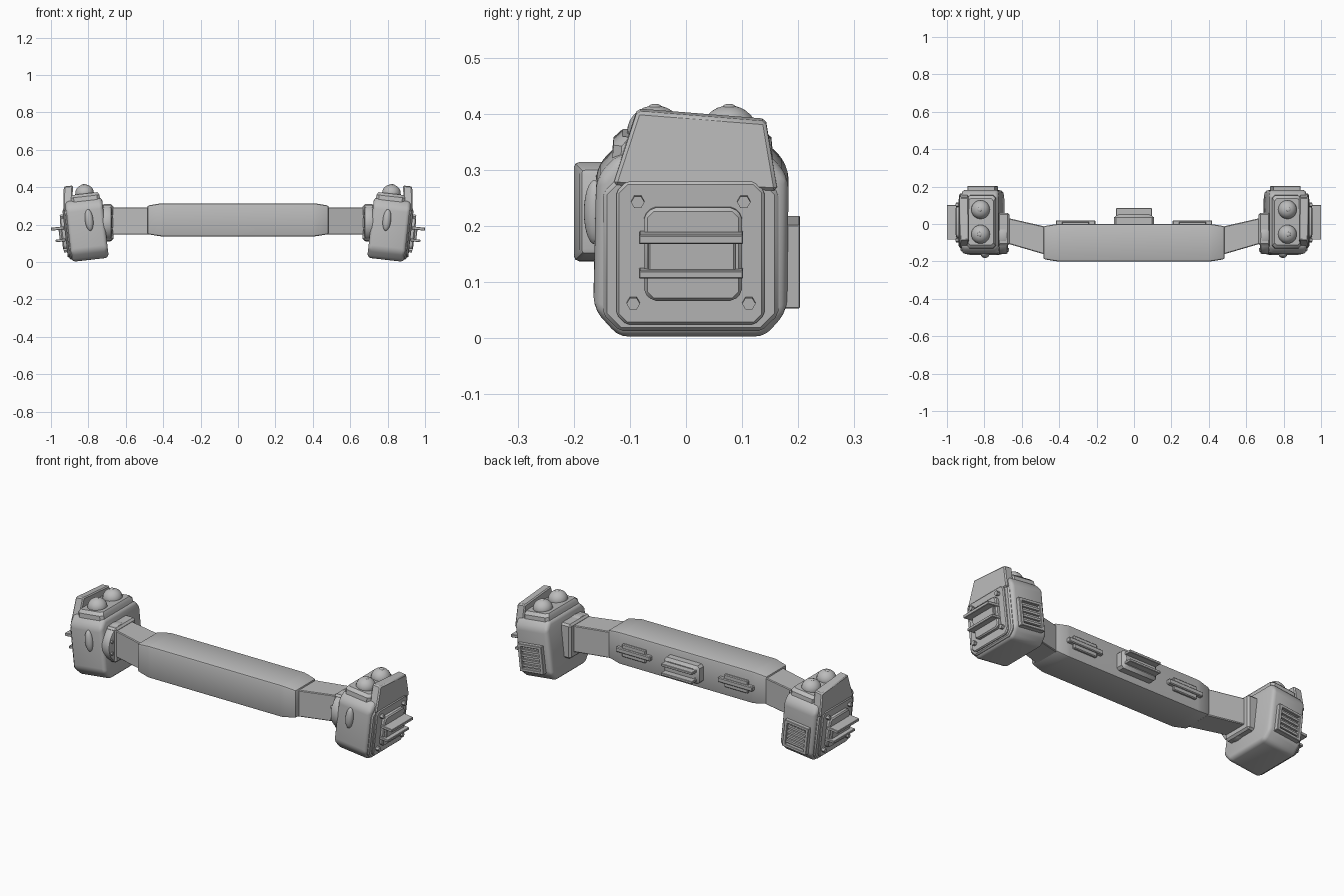
import bpy, bmesh, math
from mathutils import Matrix, Vector

if "Cube" in bpy.data.objects:
    bpy.data.objects.remove(bpy.data.objects["Cube"])

grey = bpy.data.materials.new("plain grey")
grey.use_nodes = True
grey.diffuse_color = (0.5, 0.5, 0.5, 1)
grey.node_tree.nodes["Principled BSDF"].inputs["Base Color"].default_value = (0.5, 0.5, 0.5, 1)

# Each head leans outward at the top
HEAD = Matrix.Translation((0.79, 0, 0.012)) @ Matrix.Rotation(math.radians(6.5), 4, "Y")


def make_object(name, bm):
    bmesh.ops.recalc_face_normals(bm, faces=bm.faces)
    mesh = bpy.data.meshes.new(name)
    bm.to_mesh(mesh)
    bm.free()
    mesh.materials.append(grey)
    ob = bpy.data.objects.new(name, mesh)
    bpy.context.collection.objects.link(ob)
    bpy.ops.object.select_all(action="DESELECT")
    ob.select_set(True)
    bpy.context.view_layer.objects.active = ob
    bpy.ops.object.shade_smooth_by_angle(angle=math.radians(32))


def pair(name, bm, matrix=HEAD):
    """Place a part on the left side and mirror it to the right."""
    bm.transform(matrix)
    other = bm.copy()
    other.transform(Matrix.Scale(-1, 4, (1, 0, 0)))
    make_object("left_" + name, bm)
    make_object("right_" + name, other)


def bevel(bm, width, segments=1):
    if width:
        bmesh.ops.bevel(bm, geom=bm.edges[:], offset=width, segments=segments,
                        profile=0.5, affect="EDGES", clamp_overlap=True)
    return bm


def loft(rings, width=0, segments=1):
    """Skin rings of points that share one point count, with capped ends."""
    bm = bmesh.new()
    rows = [[bm.verts.new(p) for p in ring] for ring in rings]
    for a, b in zip(rows, rows[1:]):
        for i in range(len(a)):
            j = (i + 1) % len(a)
            bm.faces.new((a[i], a[j], b[j], b[i]))
    bm.faces.new(rows[0])
    bm.faces.new(rows[-1])
    bmesh.ops.recalc_face_normals(bm, faces=bm.faces)
    return bevel(bm, width, segments)


def box(x, y, z, width=0):
    ring = lambda h: [(x[0], y[0], h), (x[1], y[0], h), (x[1], y[1], h), (x[0], y[1], h)]
    return loft([ring(z[0]), ring(z[1])], width)


def side_plate(points, x0, x1, width=0, segments=1):
    """Extrude a y-z outline along x."""
    return loft([[(x, y, z) for y, z in points] for x in (x0, x1)], width, segments)


def cut_rect(y0, y1, z0, z1, c):
    """Rectangle outline with cut corners."""
    return [(y0 + c, z0), (y1 - c, z0), (y1, z0 + c), (y1, z1 - c),
            (y1 - c, z1), (y0 + c, z1), (y0, z1 - c), (y0, z0 + c)]


def add(bm, *others):
    for o in others:
        mesh = bpy.data.meshes.new("part")
        o.to_mesh(mesh)
        o.free()
        bm.from_mesh(mesh)
        bpy.data.meshes.remove(mesh)
    return bm


def ball(centre, size):
    bm = bmesh.new()
    bmesh.ops.create_uvsphere(bm, u_segments=24, v_segments=14, radius=1)
    bm.transform(Matrix.Translation(centre) @ Matrix.Diagonal((*size, 1)))
    return bm


def disc(centre, radius, depth, sides, width=0):
    """Cylinder whose axis runs along x."""
    bm = bmesh.new()
    bmesh.ops.create_cone(bm, cap_ends=True, segments=sides, radius1=radius,
                          radius2=radius, depth=depth)
    if width:
        rims = [e for e in bm.edges if abs(e.verts[0].co.z - e.verts[1].co.z) < 1e-5]
        bmesh.ops.bevel(bm, geom=rims, offset=width, segments=2, profile=0.5, affect="EDGES")
    bm.transform(Matrix.Translation(centre) @ Matrix.Rotation(math.pi / 2, 4, "Y"))
    return bm


# Grip bar with narrowed ends
def bar_ring(x, inset):
    y0, y1, z0, z1 = -0.2 + inset, -inset, 0.137 + inset, 0.314 - inset
    return [(x, y0, z0), (x, y1, z0), (x, y1, z1), (x, y0, z1)]


make_object("grip_bar", loft([bar_ring(-0.485, 0.012), bar_ring(-0.41, 0),
                              bar_ring(0.41, 0), bar_ring(0.485, 0.012)], 0.01, 2))

# Angled arms with a collar where they enter the heads
arm = [(0.47, -0.165), (0.71, -0.095), (0.71, 0.04), (0.47, -0.015)]
pair("arm", loft([[(x, y, z) for x, y in arm] for z in (0.147, 0.293)], 0.004), Matrix())
pair("arm_collar", box((0.665, 0.73), (-0.115, 0.06), (0.115, 0.305), 0.01), Matrix())
collar_disc = disc((0.7, -0.06, 0.21), 0.1, 0.05, 32, 0.01)
for i in range(8):
    a = math.tau * (i + 0.5) / 8
    add(collar_disc, disc((0.673, -0.06 + 0.085 * math.cos(a), 0.21 + 0.085 * math.sin(a)),
                          0.009, 0.012, 6))
pair("collar_disc", collar_disc, Matrix())

# Fittings on the back of the grip bar
pair("back_latch", add(box((0.24, 0.385), (-0.01, 0.012), (0.19, 0.26), 0.004),
                       box((0.207, 0.418), (-0.01, 0.02), (0.212, 0.238), 0.004)), Matrix())
base = loft([[(x, y, z) for x, z in cut_rect(-w, w, 0.225 - h, 0.225 + h, 0.012)]
             for y, w, h in ((-0.01, 0.107, 0.05), (0.035, 0.107, 0.05), (0.05, 0.09, 0.036))])
make_object("back_mount", add(base, *[box((-0.095, 0.095), (0.03, 0.085), (z, z + 0.014), 0.002)
                                      for z in (0.193, 0.243)]))

# Head bodies
body = [(-0.12, 0), (0.14, 0), (0.18, 0.045), (0.183, 0.285), (0.152, 0.325),
        (-0.125, 0.325), (-0.16, 0.285), (-0.165, 0.05)]
pair("head_body", side_plate(body, -0.1, 0.1, 0.02, 3))
pair("face_rim", side_plate(cut_rect(-0.148, 0.165, 0.012, 0.29, 0.03), 0.08, 0.108, 0.007))
pair("face_plate", side_plate(cut_rect(-0.124, 0.14, 0.025, 0.282, 0.018), 0.09, 0.118, 0.005))

# Tall outer fin leaning slightly inward
fin = side_plate([(-0.13, 0.275), (0.163, 0.265), (0.142, 0.388), (-0.087, 0.406)],
                 0.066, 0.115, 0.006)
for v in fin.verts:
    v.co.x -= (v.co.z - 0.27) * 0.14
pair("head_fin", fin)

# Twin domes on a tapered base
pair("dome_base", loft([[(x * s - 0.008, y * s + 0.01, z) for x, y in cut_rect(-0.082, 0.075, -0.142, 0.145, 0.015)]
                        for z, s in ((0.31, 1), (0.34, 0.98), (0.355, 0.87))]))
for label, y in (("front", -0.055), ("back", 0.077)):
    pair(label + "_dome", ball((-0.01, y, 0.357), (0.05, 0.05, 0.047)))
    pair(label + "_dome_tip", ball((-0.01, y, 0.401), (0.012, 0.012, 0.006)))

# Oval lamp on the front of each head
pair("front_oval", add(ball((-0.018, -0.162, 0.212), (0.022, 0.02, 0.058)),
                       box((-0.036, 0), (-0.17, -0.15), (0.18, 0.24), 0.006)))

# Outer bracket with two rails
bracket = side_plate(cut_rect(-0.075, 0.1, 0.07, 0.237, 0.015), 0.11, 0.138, 0.006)
add(bracket, box((0.12, 0.15), (-0.067, 0.088), (0.115, 0.19), 0.003),
    box((0.12, 0.19), (-0.084, 0.102), (0.178, 0.194), 0.002),
    box((0.12, 0.172), (-0.084, 0.102), (0.114, 0.128), 0.002))
pair("rail_bracket", bracket)

# Corner bolts
bolts = bmesh.new()
for y, z in ((-0.086, 0.247), (0.103, 0.247), (-0.094, 0.065), (0.112, 0.065)):
    add(bolts, disc((0.123, y, z), 0.012, 0.024, 6))
pair("face_bolts", bolts)

# Slatted vent on the back of each head
vent = box((-0.068, 0.078), (0.16, 0.186), (0.05, 0.2), 0.002)
for x in (-0.068, 0.06):
    add(vent, box((x, x + 0.018), (0.17, 0.203), (0.05, 0.2), 0.002))
for z in (0.05, 0.184):
    add(vent, box((-0.06, 0.07), (0.17, 0.203), (z, z + 0.016), 0.002))
for i in range(4):
    z = 0.076 + i * 0.027
    add(vent, box((-0.055, 0.065), (0.17, 0.198), (z, z + 0.012)))
pair("back_vent", vent)
